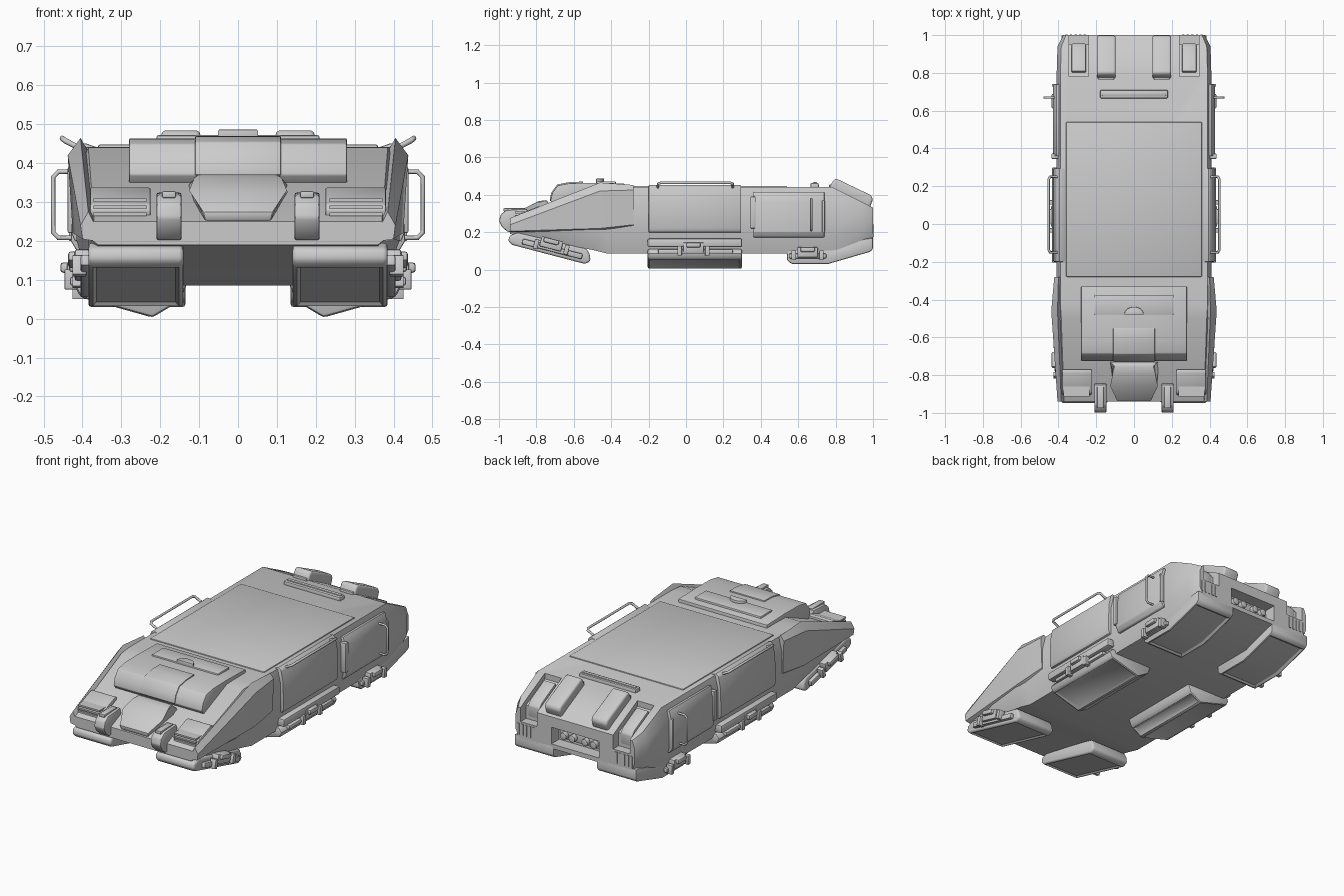
import bpy, bmesh, math
from mathutils import Vector, Matrix

if "Cube" in bpy.data.objects:
    bpy.data.objects.remove(bpy.data.objects["Cube"])


def finish(name, bm, bevel=0, seg=2, mirror=False, inset=0):
    """Clean up, optionally inset the underside, bevel and mirror, then make the object."""
    bmesh.ops.recalc_face_normals(bm, faces=bm.faces[:])
    if bevel:
        edges = [e for e in bm.edges if e.calc_face_angle(0) > 0.5]
        bmesh.ops.bevel(bm, geom=edges, offset=bevel, segments=seg, profile=0.5,
                        affect='EDGES', clamp_overlap=True)
    if inset:
        bm.normal_update()
        under = [f for f in bm.faces if f.normal.z < -0.85 and f.calc_area() > 0.01]
        bmesh.ops.inset_region(bm, faces=under, thickness=inset, depth=-0.008)
    if mirror:
        dup = bmesh.ops.duplicate(bm, geom=bm.verts[:] + bm.edges[:] + bm.faces[:])['geom']
        for v in dup:
            if isinstance(v, bmesh.types.BMVert):
                v.co.x *= -1
        bmesh.ops.reverse_faces(bm, faces=[f for f in dup if isinstance(f, bmesh.types.BMFace)])
    me = bpy.data.meshes.new(name)
    bm.to_mesh(me)
    bm.free()
    ob = bpy.data.objects.new(name, me)
    bpy.context.collection.objects.link(ob)
    return ob


def loft(name, rings, **kw):
    """Closed skin over rings of 3D points."""
    bm = bmesh.new()
    vs = [[bm.verts.new(p) for p in r] for r in rings]
    n = len(vs[0])
    for a, b in zip(vs, vs[1:]):
        for i in range(n):
            bm.faces.new((a[i], a[(i + 1) % n], b[(i + 1) % n], b[i]))
    bm.faces.new(vs[0])
    bm.faces.new(vs[-1])
    return finish(name, bm, **kw)


def prism(name, prof, x0, x1, **kw):
    """Side profile (y, z) pulled from x0 to x1."""
    return loft(name, [[(x, y, z) for y, z in prof] for x in (x0, x1)], **kw)


def section(name, prof, y0, y1, taper=0, **kw):
    """Front section (x, z) pulled from y0 to y1."""
    return loft(name, [[(x, y, z) for x, z in prof] for y in (y0, y1)], **kw)


def box(name, x0, x1, y0, y1, z0, z1, tilt=0, **kw):
    cy, cz = (y0 + y1) / 2, (z0 + z1) / 2
    c, s = math.cos(tilt), math.sin(tilt)
    prof = [(cy + (y - cy) * c - (z - cz) * s, cz + (y - cy) * s + (z - cz) * c)
            for y, z in ((y0, z0), (y1, z0), (y1, z1), (y0, z1))]
    return prism(name, prof, x0, x1, **kw)


def rods(name, path, r):
    """Bent rod on both sides."""
    cu = bpy.data.curves.new(name, 'CURVE')
    cu.dimensions = '3D'
    cu.bevel_depth, cu.bevel_resolution, cu.use_fill_caps = r, 2, True
    for s in (1, -1):
        sp = cu.splines.new('POLY')
        sp.points.add(len(path) - 1)
        for p, (x, y, z) in zip(sp.points, path):
            p.co = (x * s, y, z, 1)
    bpy.context.collection.objects.link(bpy.data.objects.new(name, cu))


# Main hull
stations = [
    (-0.94, .36, .19, .385, .21, .385, .23, .37, .25),
    (-0.50, .38, .105, .415, .20, .42, .36, .385, .44),
    (-0.42, .38, .085, .41, .20, .41, .36, .39, .442),
    (0.78, .38, .085, .41, .20, .41, .36, .39, .442),
    (0.94, .375, .135, .405, .20, .405, .32, .385, .362),
    (1.00, .35, .15, .375, .20, .375, .29, .36, .33)]
rings = []
for y, *c in stations:
    half = [(c[i], c[i + 1]) for i in range(0, 8, 2)]
    rings.append([(x, y, z) for x, z in half] + [(-x, y, z) for x, z in reversed(half)])
hull = loft('hull', rings)

# Rear recesses cut into the hull
cutters = [box('rear_cutter', -.15, .15, .93, 1.1, .175, .27),
           prism('corner_cutter', [(.78, .5), (.78, .41), (.95, .325), (.95, .25), (1.1, .25), (1.1, .5)],
                 .24, .345, mirror=True)]
for c in cutters:
    c.hide_render = True
    m = hull.modifiers.new('cut', 'BOOLEAN')
    m.object, m.operation, m.solver = c, 'DIFFERENCE', 'EXACT'
bpy.context.view_layer.objects.active = hull
for m in list(hull.modifiers):
    bpy.ops.object.modifier_apply(modifier=m.name)
for c in cutters:
    bpy.data.objects.remove(c)

# Shallow roof plate and rear roof bar
box('roof_plate', -.36, .36, -.28, .54, .43, .448, bevel=.006)
box('roof_bar', -.18, .18, .665, .71, .43, .462, bevel=.008)
box('roof_bar_rim', -.17, .17, .68, .70, .455, .468, bevel=.004)

# Raised cheek plates along the sloping front
cheeks = [(-.94, .37, .245, .385, .275, .405, .24, .40, .205, .37, .20),
          (-.46, .385, .43, .405, .465, .438, .42, .425, .22, .39, .20),
          (-.28, .38, .43, .40, .452, .422, .425, .415, .24, .39, .22)]
loft('front_cheek', [[(c[i], y, c[i + 1]) for i in range(0, 10, 2)] for y, *c in cheeks], mirror=True)

# Cab hood with visor seams and hatch
prism('cab_hood', [(-.70, .34), (-.725, .37), (-.715, .41), (-.685, .45), (-.62, .462),
                   (-.50, .464), (-.33, .46), (-.33, .42), (-.5, .40)], -.28, .28, bevel=.004)
prism('cab_visor', [(-.70, .35), (-.729, .37), (-.72, .412), (-.688, .455), (-.62, .468),
                    (-.55, .47), (-.55, .42)], -.11, .11, bevel=.003)
box('cab_hatch', -.21, .21, -.48, -.375, .45, .472, bevel=.006)
loft('hatch_handle', [[(.052 * math.cos(a), -.48 + .042 * math.sin(a), z)
                       for a in [math.pi * i / 8 for i in range(9)]] for z in (.46, .486)], bevel=.003)

# Nose block, narrowing to the front
nose = [(-.935, .25, .085), (-.94, .275, .09), (-.86, .33, .13), (-.79, .365, .115), (-.745, .372, .1),
        (-.73, .35, .13), (-.73, .32, .13)]
loft('nose_block', [[(s * w, y, z) for y, z, w in nose] for s in (-1, 1)], bevel=.007)

# Nose hooks and slatted lamps
prism('nose_hook', [(-.84, .27), (-.85, .325), (-.96, .318), (-.99, .295), (-1, .26), (-.985, .23),
                    (-.955, .202), (-.935, .202), (-.925, .24)], .145, .21, bevel=.007, mirror=True)
box('hook_strap', .16, .195, -.975, -.86, .31, .328, bevel=.004, mirror=True)
prism('lamp_box', [(-.90, .255), (-.905, .28), (-.895, .295), (-.79, .337), (-.77, .335), (-.77, .30)],
      .225, .38, bevel=.004, mirror=True)
for i in range(3):
    box(f'lamp_slat_{i}', .235, .372, -.914, -.895 + .02 * i, .264 + .018 * i, .273 + .018 * i, mirror=True)

# Front, middle and rear lift pods
prism('front_pod', [(-.945, .18), (-.95, .15), (-.93, .132), (-.54, .03), (-.51, .045), (-.515, .08),
                    (-.53, .11), (-.90, .197)], .14, .385, bevel=.012, seg=3, mirror=True, inset=.012)
mid = [(.13, .09), (.15, .045), (.22, .003), (.405, .055), (.42, .085), (.40, .11)]
section('middle_pod', mid, -.205, .30, bevel=.01, mirror=True, inset=.02)
prism('rear_pod', [(.54, .10), (.54, .05), (.565, .03), (.76, .03), (.985, .095), (1.0, .11), (1.0, .17),
                   (.93, .16), (.80, .11)], .135, .385, bevel=.008, mirror=True, inset=.015)

# Rails and clips on the pod sides
box('middle_rail', .39, .435, -.205, .30, .12, .165, bevel=.008, mirror=True)
box('middle_lower_rail', .40, .432, -.15, .25, .085, .108, bevel=.006, mirror=True)
box('front_rail', .38, .405, -.88, -.55, .095, .125, tilt=-.25, bevel=.006, mirror=True)
box('rear_rail', .38, .405, .55, .75, .06, .085, bevel=.006, mirror=True)
for name, y, z, t, w, x in (('front', -.72, .135, -.25, .06, .42), ('middle', .04, .115, 0, .055, .44),
                            ('rear', .65, .09, 0, .055, .42)):
    box(name + '_clip', .375, x, y - w, y + w, z - .025, z + .03, tilt=t, bevel=.006, mirror=True)
    box(name + '_clip_bar', x - .02, x + .017, y - w * .7, y + w * .7, z + .003, z + .03,
        tilt=t, bevel=.008, mirror=True)
    for k in (-1, 1):
        box(f'{name}_latch_{"fr"[k > 0]}', x - .03, x + .006, y + k * w * 1.35 - .012, y + k * w * 1.35 + .012,
            z - .04 + k * w * t, z + .012 + k * w * t, tilt=t, bevel=.003, mirror=True)

# Side armour panel, door and door strip
section('side_panel', [(.39, .195), (.42, .20), (.428, .22), (.425, .37), (.412, .438), (.395, .452), (.36, .44)],
        -.20, .295, bevel=.004, mirror=True)
door = [(.39, .17), (.415, .175), (.43, .20), (.428, .36), (.412, .415), (.385, .41)]
section('side_door', door, .36, .74, bevel=.004, mirror=True)
box('door_hinge', .40, .438, .345, .372, .22, .39, bevel=.004, mirror=True)
box('door_edge', .41, .435, .728, .742, .20, .37, bevel=.003, mirror=True)

# Grab rails
rods('door_handle', [(.42, .67, .208), (.462, .67, .208), (.475, .67, .222), (.475, .67, .364),
                     (.462, .67, .378), (.40, .67, .378)], .006)
rods('roof_rail', [(.40, -.15, .435), (.445, -.15, .458), (.452, -.135, .464), (.452, .235, .464),
                   (.445, .25, .458), (.40, .25, .435)], .007)

# Sloping rear exhausts with dark-mouth rims
prism('exhaust', [(.765, .435), (.785, .472), (.80, .488), (.99, .397), (1.0, .375), (.98, .325)],
      .097, .197, bevel=.016, seg=3, mirror=True)
box('exhaust_collar', .105, .19, .765, .80, .43, .455, bevel=.004, mirror=True)

# Raised pads inside the rear corner recesses
prism('rear_pad', [(.80, .40), (.81, .42), (.935, .355), (.955, .33), (.955, .27), (.93, .27)],
      .255, .33, bevel=.005, mirror=True)

# Rear lamps and vent slats
box('lamp_bar', -.13, .13, .92, .95, .195, .25, bevel=.005)
for i, x in enumerate((.04, .095)):
    ring = [(math.cos(a), math.sin(a)) for a in [math.tau * k / 16 for k in range(16)]]
    section(f'rear_lamp_{i}', [(x + .02 * c, .222 + .02 * s) for c, s in ring], .94, .975,
            bevel=.003, mirror=True)
for i in range(5):
    x = .255 + .024 * i
    box(f'rear_vent_{i}', x, x + .012, .98, 1.0 + .004, .175, .24, mirror=True)

# Smooth shading with sharp edges kept
for ob in bpy.context.scene.objects:
    ob.select_set(ob.type == 'MESH')
bpy.context.view_layer.objects.active = hull
bpy.ops.object.shade_smooth_by_angle(angle=math.radians(30))
